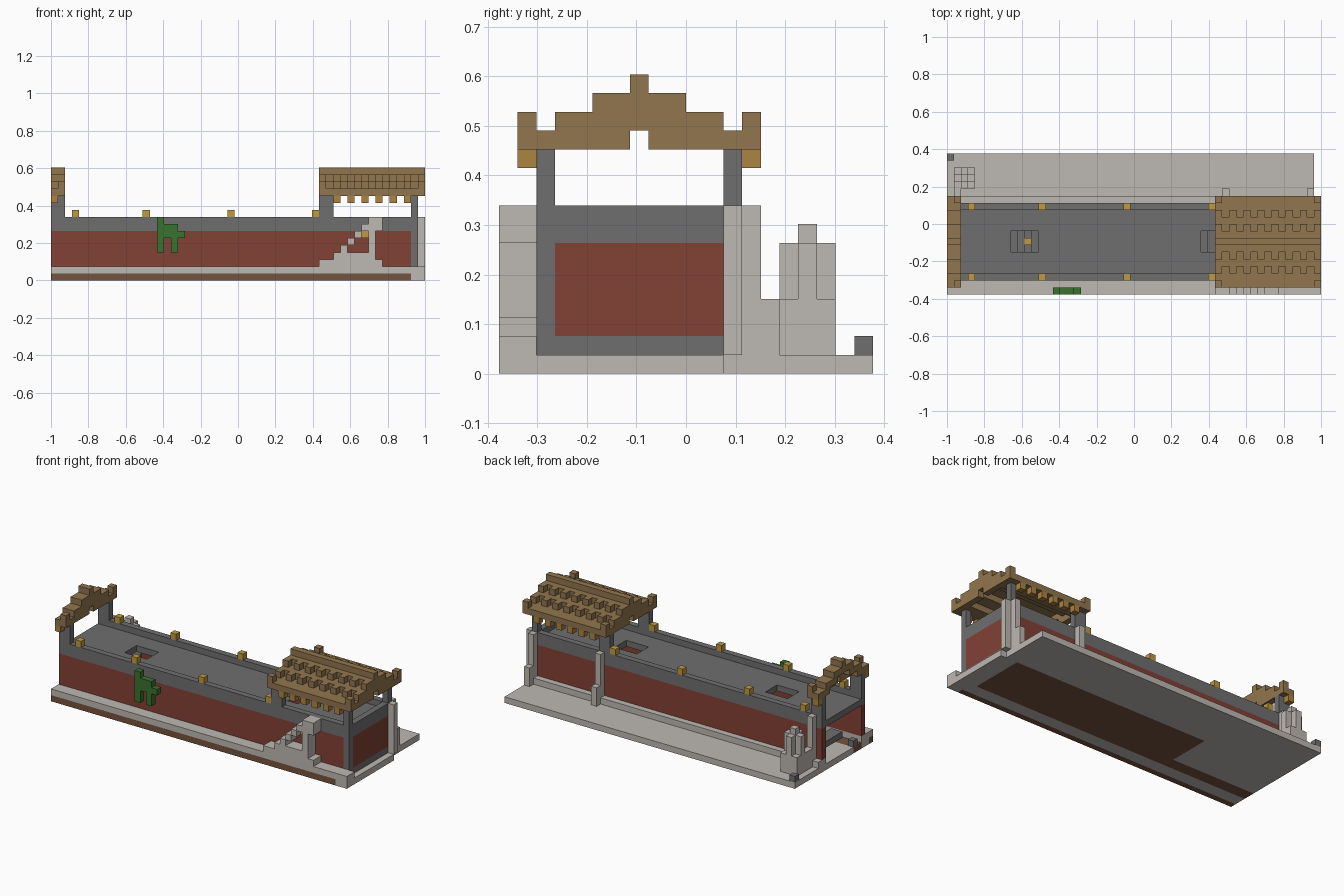
import bpy
import bmesh
from mathutils import Matrix, Vector

if "Cube" in bpy.data.objects:
    bpy.data.objects.remove(bpy.data.objects["Cube"], do_unlink=True)

# Block grid: length, depth in cells
NX, NY = 53, 20
U = 2 / NX


def make_material(name, rgb):
    linear = [(c / 255 / 12.92) if c < 11 else ((c / 255 + 0.055) / 1.055) ** 2.4 for c in rgb]
    mat = bpy.data.materials.new(name)
    mat.use_nodes = True
    mat.diffuse_color = (*linear, 1)
    node = mat.node_tree.nodes["Principled BSDF"]
    node.inputs["Base Color"].default_value = (*linear, 1)
    node.inputs["Roughness"].default_value = 1
    return mat


grey = make_material("dark grey stone", (111, 111, 111))
stone = make_material("pale stone", (190, 184, 178))
red = make_material("red brick", (130, 65, 53))
timber = make_material("roof timber", (145, 118, 78))
amber = make_material("amber wood", (174, 132, 65))
gold = make_material("lantern gold", (192, 154, 64))
soil = make_material("brown soil", (116, 83, 60))
green = make_material("leaf green", (58, 114, 48))


def blocks(name, mat, boxes):
    """One object from boxes given as x, y and z ranges in grid cells."""
    bm = bmesh.new()
    for x, y, z in boxes:
        size = Vector((x[1] - x[0], y[1] - y[0], z[1] - z[0])) * U
        mid = Vector((sum(x) - NX, sum(y) - NY, sum(z))) * U / 2
        bmesh.ops.create_cube(bm, size=1, matrix=Matrix.Translation(mid) @ Matrix.Diagonal((*size, 1)))
    mesh = bpy.data.meshes.new(name)
    bm.to_mesh(mesh)
    bm.free()
    mesh.materials.append(mat)
    ob = bpy.data.objects.new(name, mesh)
    bpy.context.collection.objects.link(ob)
    return ob


def cell(i, j, k, top=None):
    return (i, i + 1), (j, j + 1), (k, top or k + 1)


END = 51                      # inner face of the east wall
SIDES = ((2, 3), (12, 13))    # front and back wall depth ranges
MID = (6, 9)                  # stairwell depth range

# Ground and foundations
blocks("ground_soil", soil, [
    ((0, END), (0, 1), (0, 1)),
    ((0, 15), (3, 5), (0, 1)),
    ((15, 50), (3, 12), (0, 1))])
blocks("foundation", stone, [
    ((0, NX), (0, 2), (1, 2)),
    ((END, NX), (0, 1), (0, 1)),
    ((0, NX), (1, 3), (0, 1)),
    ((0, 15), (5, 12), (0, 1)),
    ((50, NX), (3, 12), (0, 1)),
    ((0, END), (2, 3), (1, 2)),
    ((0, END), (12, 13), (1, 2)),
    ((0, 52), (12, NY), (0, 1)),
    ((0, 52), (13, 14), (1, 2))])

# Long brick walls with grey parapets
blocks("brick_walls", red, [((0, END), s, (2, 7)) for s in SIDES])
blocks("parapets", grey, [((0, END), s, (7, 9)) for s in SIDES])

# East end wall: grey frame around a brick panel
blocks("east_panel", red, [((END, 52), (3, 12), (2, 7))])
blocks("east_frame", grey,
       [((END, 52), (3, 12), (1, 2)), ((END, 52), (3, 12), (7, 9))]
       + [((END, 52), s, (1, 12)) for s in SIDES])

# Walkway deck around two stairwells
blocks("walkway_deck", grey, [((0, END), y, (7, 8)) for y in ((3, 6), (9, 12))]
       + [(x, MID, (7, 8)) for x in ((0, 9), (13, 36), (40, END))])
for name, start in (("west_steps", 9), ("east_steps", 36)):
    blocks(name, grey, [((start + n, start + n + 1), MID, (6 - n, 7 - n)) for n in range(6)])

# Roof posts
for name, x in (("west_roof_posts", (0, 2)), ("east_roof_posts", (38, 40))):
    blocks(name, grey, [(x, s, (9, 12)) for s in SIDES])


def roof(name, first, last, ends):
    """Stepped gable: solid end slices, thin toothed slices between."""
    boxes, hangers = [], []
    for i in range(first, last):
        end, tooth = i in ends, i % 2 == 0
        boxes.append(cell(i, 7, 13 if end else 14, 16))
        for d in range(1, 7):                  # distance from the ridge
            low = 15 - (d + 2) // 2 if d < 6 else 12
            low = max(low, 12)
            high = low + 1
            if (d in (2, 4) and (tooth or end)) or (d == 6 and end):
                high += 1
            if d in (2, 4):
                low = max(12, low)
            for j in (7 - d, 7 + d):
                boxes.append(cell(i, j, 12 if end else low, high))
        if tooth and not end:
            hangers += [cell(i, j, 11) for j in (1, 13)]
    blocks(name, timber, boxes)
    blocks(name + "_eave_blocks", amber, hangers)


roof("west_roof", 0, 2, (1,))
roof("east_roof", 38, NX, (38, 52))

# Lanterns along both parapets, in the stairwell and under the outer stair
blocks("lanterns", gold,
       [cell(i, j, 9) for i in (3, 13, 25, 37) for j in (2, 12)]
       + [cell(11, 7, 5), cell(44, 1, 6)])

# Outer stair with an opening under the flight
flight = [(38, 2, 3), (39, 2, 3), (40, 2, 4), (41, 2, 5),
          (42, 2, 4), (42, 5, 6), (43, 2, 4), (43, 6, 7),
          (44, 2, 4), (44, 7, 8), (45, 2, 9), (46, 2, 3), (46, 7, 9)]
blocks("outer_stair", stone, [((i, i + 1), (0, 2), (a, b)) for i, a, b in flight])

# Back buttresses and the corner post
buttresses = [cell(52, 12, 1, 9)]
for i in (1, 39, END):
    buttresses += [cell(i, 13, 2, 9), cell(i, 14, 1, 4)]
blocks("buttresses", stone, buttresses)

# Small stepped monument: tallest in the middle, lowest at its corners
heights = (8, 7, 4)
blocks("monument", stone, [cell(2 + a, 16 + b, 1, heights[abs(a) + abs(b)])
                           for a in (-1, 0, 1) for b in (-1, 0, 1)])
blocks("corner_marker", grey, [cell(0, 19, 1)])

# Loose blocks in the open west end
blocks("loose_blocks", grey, [cell(0, 4, 1), ((2, 4), (5, 10), (2, 3))])

# Green four-legged figure in front of the wall
blocks("green_figure", green, [cell(15, 0, 4, 9), cell(16, 0, 6, 8),
                               cell(17, 0, 4, 8), cell(18, 0, 6, 7)])
